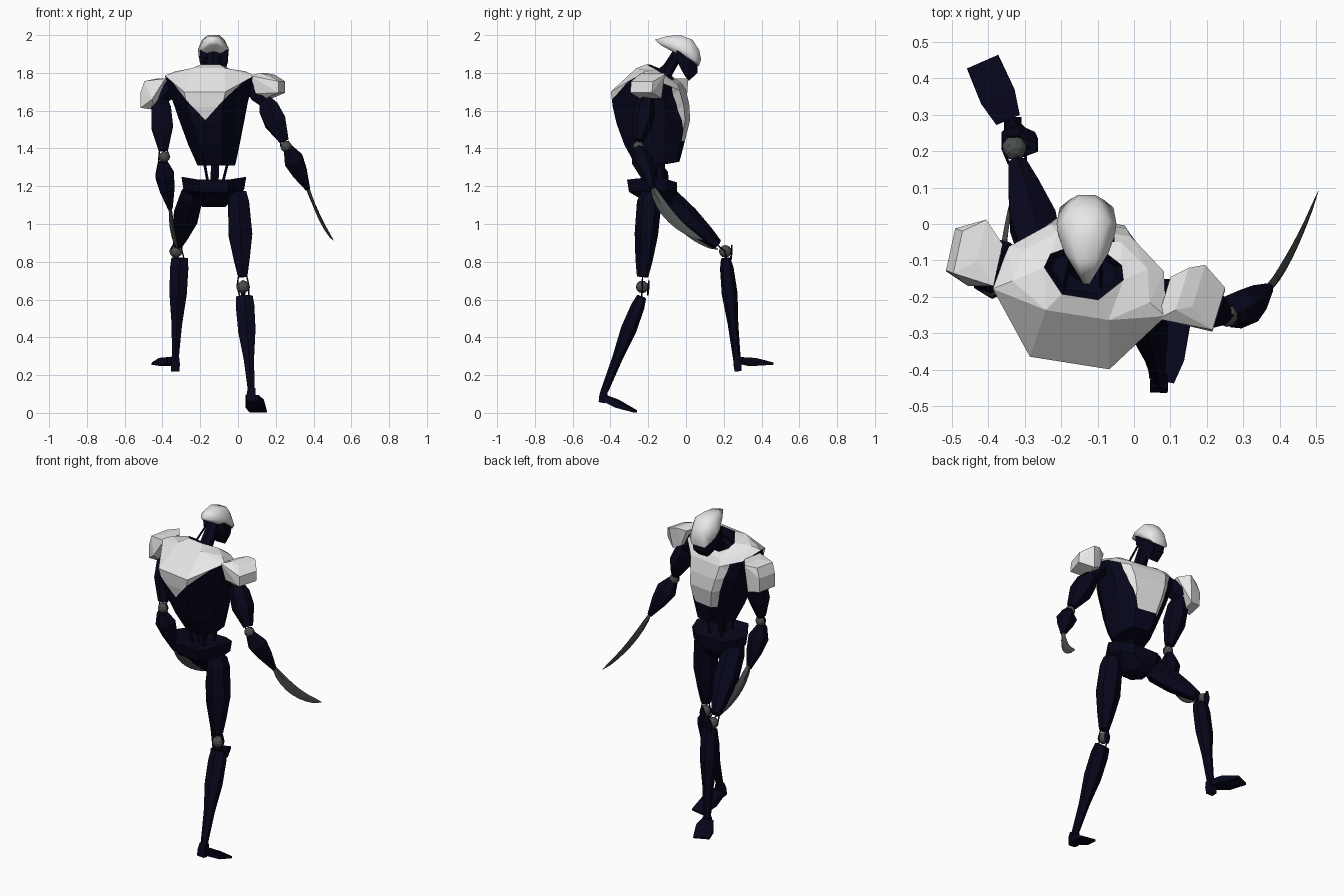
import bpy, bmesh, math
from mathutils import Vector as V, Matrix

if "Cube" in bpy.data.objects:
    bpy.data.objects.remove(bpy.data.objects["Cube"])


def material(name, rgb):
    m = bpy.data.materials.new(name)
    m.use_nodes = True
    m.diffuse_color = (*rgb, 1)
    bsdf = next(n for n in m.node_tree.nodes if n.type == 'BSDF_PRINCIPLED')
    bsdf.inputs["Base Color"].default_value = (*rgb, 1)
    return m


NAVY = material("dark_navy", (.0018, .0018, .011))
WHITE = material("armour_white", (.8, .8, .8))
STEEL = material("grey_steel", (.07, .078, .074))


def finish(name, bm, *mats):
    bmesh.ops.recalc_face_normals(bm, faces=bm.faces)
    me = bpy.data.meshes.new(name)
    bm.to_mesh(me)
    bm.free()
    for m in mats:
        me.materials.append(m)
    ob = bpy.data.objects.new(name, me)
    bpy.context.collection.objects.link(ob)
    return ob


def loft(rings):
    """Skin a list of equal-length point rings and cap both ends."""
    bm = bmesh.new()
    vs = [[bm.verts.new(p) for p in r] for r in rings]
    n = len(vs[0])
    for a, b in zip(vs, vs[1:]):
        for i in range(n):
            bm.faces.new((a[i], a[(i + 1) % n], b[(i + 1) % n], b[i]))
    bm.faces.new(vs[0])
    bm.faces.new(vs[-1])
    return bm


def hull(name, pts, mat):
    bm = bmesh.new()
    for p in pts:
        bm.verts.new(p)
    res = bmesh.ops.convex_hull(bm, input=bm.verts)
    loose = {g for g in res["geom_interior"] if isinstance(g, bmesh.types.BMVert)}
    bmesh.ops.delete(bm, geom=list(loose), context='VERTS')
    return finish(name, bm, mat)


def limb(name, a, b, profile, mat=NAVY, n=6):
    """Faceted limb from a to b; profile holds (t, half width, half depth)."""
    a, b = V(a), V(b)
    d = (b - a).normalized()
    x = (V((1, 0, 0)) - d * d.x).normalized()
    y = d.cross(x)
    angles = [math.tau * (i + .5) / n for i in range(n)]
    return finish(name, loft([[a.lerp(b, t) + x * w * math.cos(k) + y * h * math.sin(k)
                               for k in angles] for t, w, h in profile]), mat)


def rod(name, a, b, r=.004):
    return limb(name, a, b, [(0, r, r), (1, r, r)], n=5)


def joint(name, at, r, ends):
    """Steel ball held by thin side rods between two limb ends."""
    bm = bmesh.new()
    bmesh.ops.create_icosphere(bm, subdivisions=2, radius=r, matrix=Matrix.Translation(at))
    finish(name + "_ball", bm, STEEL)
    for s in (-1, 1):
        off = V((s * r * .95, 0, 0))
        rod(name + "_rod", V(ends[0]) + off * .7, V(at) + off)
        rod(name + "_rod", V(at) + off, V(ends[1]) + off * .7)


def body_ring(w, vc, f, b, zs, zf, zb, uc=0):
    """Eight-sided trunk section: shoulders, chest and back corners."""
    r = [(w, vc, zs), (w * .9, vc + f * .6, (zs + zf) / 2), (w * .47, vc + f, zf)]
    l = [(-x, y, z) for x, y, z in reversed(r)]
    back = [(-w * .46, vc - b, zb), (w * .46, vc - b, zb)]
    return [(x + uc, y, z) for x, y, z in r + l + back]


# Torso: dark body under a white yoke, with V-shaped back and chest panels
bm = loft([body_ring(*r) for r in (
    (.10, .03, .15, .07, 1.31, 1.33, 1.31, .03),
    (.135, 0, .20, .10, 1.42, 1.42, 1.42, .02),
    (.175, 0, .228, .14, 1.56, 1.55, 1.53, .008),
    (.205, 0, .22, .16, 1.67, 1.63, 1.62),
    (.24, 0, .2, .168, 1.785, 1.71, 1.70),
    (.19, .03, .15, .065, 1.808, 1.745, 1.825),
    (.11, .08, .065, .065, 1.815, 1.765, 1.845),
    (.09, .08, .05, .05, 1.77, 1.73, 1.79))])
bmesh.ops.triangulate(bm, faces=[f for f in bm.faces if len(f.verts) == 4])
BACK = (.23, 1.795, 0, 1.55)
CHEST = (.155, 1.72, .07, 1.44)


def cut(sel, co, no):
    faces = [f for f in bm.faces if sel(f.calc_center_median())]
    geom = faces + list({e for f in faces for e in f.edges}) + list({v for f in faces for v in f.verts})
    bmesh.ops.bisect_plane(bm, geom=geom, plane_co=co, plane_no=no)


for (x1, z1, x0, z0), side in ((BACK, -1), (CHEST, 1)):
    for s in (-1, 1):
        cut(lambda c: c.y * side > 0 and c.z < 1.76, (s * x0, 0, z0),
            (s * (z1 - z0), 0, -(x1 - x0)))
cut(lambda c: c.y > 0 and c.z < 1.6, (0, 0, 1.44), (0, 0, 1))
for f in bm.faces:
    c = f.calc_center_median()
    x1, z1, x0, z0 = BACK if c.y < 0 else CHEST
    panel = c.z > z0 and abs(c.x) < x0 + (x1 - x0) * (c.z - z0) / (z1 - z0) + .002
    collar = all(abs(v.co.x) < .111 and .01 < v.co.y < .15 for v in f.verts) and c.z > 1.72
    yoke = min(v.co.z for v in f.verts) > 1.695
    f.material_index = int((panel or yoke) and not collar)
torso = finish("torso", bm, NAVY, WHITE)
torso.location = (-.15, -.215, 0)
torso.rotation_euler.z = math.radians(-9)

# Waist rods and pelvis
limb("spine", (-.125, -.18, 1.2), (-.12, -.17, 1.36), [(0, .025, .025), (1, .025, .025)])
for s in (-1, 1):
    for y in (-.22, -.12):
        rod("waist_rod", (-.12 + s * .035, y, 1.2), (-.115 + s * .065, y, 1.34), .008)
pelvis = finish("pelvis", loft([body_ring(*r) for r in (
    (.06, .02, .06, .06, 1.09, 1.09, 1.1),
    (.11, .01, .10, .09, 1.14, 1.13, 1.14),
    (.16, 0, .125, .13, 1.18, 1.16, 1.17),
    (.172, 0, .125, .14, 1.25, 1.22, 1.235),
    (.09, 0, .08, .07, 1.235, 1.21, 1.22))]), NAVY)
pelvis.location = (-.128, -.172, 0)

# Neck and head
limb("neck", (-.14, -.13, 1.76), (-.13, -.045, 1.9), [(0, .04, .035), (1, .035, .03)])
for s in (-1, 1):
    rod("neck_rod", (-.14 + s * .05, -.17, 1.79), (-.13 + s * .04, -.07, 1.88), .006)


def mirrored(pts, cx):
    return [(cx + s * x, y, z) for x, y, z in pts for s in (-1, 1)]


hull("face", mirrored([(.074, -.05, 1.92), (.075, .01, 1.86), (.073, -.05, 1.865), (.045, .06, 1.86),
                       (.035, .06, 1.80), (.03, .015, 1.757), (.055, -.01, 1.79)], -.128), NAVY)
helmet = hull("helmet", mirrored([
    (.008, -.165, 1.975), (.025, -.1, 1.995), (.03, -.03, 2), (.022, .035, 1.975), (.03, .07, 1.92),
    (.022, .08, 1.87), (.06, .01, 1.975), (.082, .0, 1.925), (.074, .045, 1.87), (.06, -.08, 1.96),
    (.078, -.03, 1.915), (.078, .01, 1.885), (.045, .068, 1.835), (.02, -.13, 1.945)], -.13), WHITE)
helmet.data.shade_smooth()
helmet.data.set_sharp_from_angle(angle=math.radians(60))

# Shoulder armour: one domed profile swept back to a parallel one
for side, back, profile in (
        ("right", (-.035, -.115, 0),
         [(.10, -.145, 1.785), (.15, -.12, 1.80), (.195, -.112, 1.79), (.25, -.175, 1.755),
          (.25, -.18, 1.695), (.18, -.13, 1.665), (.13, -.14, 1.69)]),
        ("left", (-.025, -.115, 0),
         [(-.47, -.02, 1.757), (-.405, .012, 1.77), (-.36, -.055, 1.77), (-.49, -.012, 1.70),
          (-.49, -.015, 1.615), (-.42, 0, 1.605), (-.43, -.055, 1.66)])):
    hull(side + "_shoulder_plate", [V(p) + V(back) * k for p in profile for k in (0, 1)], WHITE)

# Arms: shoulder, upper arm, elbow, forearm
UPPER = [(0, .035, .035), (.2, .06, .055), (.55, .066, .058), (1, .028, .028)]
FORE = [(0, .028, .03), (.28, .058, .057), (.6, .045, .042), (1, .014, .014)]
for side, shoulder, top, bottom, elbow, fore, wrist in (
        ("right", (.06, -.2, 1.74), (.14, -.21, 1.66), (.245, -.25, 1.44),
         (.255, -.252, 1.41), (.265, -.255, 1.40), (.37, -.175, 1.185)),
        ("left", (-.34, -.1, 1.74), (-.41, -.09, 1.67), (-.395, -.165, 1.39),
         (-.39, -.17, 1.355), (-.4, -.17, 1.33), (-.358, -.1, 1.08))):
    limb(side + "_shoulder", shoulder, top, [(0, .04, .05), (.6, .055, .055), (1, .045, .045)])
    limb(side + "_upper_arm", top, bottom, UPPER)
    joint(side + "_elbow", elbow, .03, (bottom, fore))
    limb(side + "_forearm", fore, wrist, FORE)


# Curved blades in place of hands
def blade(name, p0, c, p1, n=8):
    p0, c, p1 = V(p0), V(c), V(p1)
    flat = (c - p0).cross(p1 - c).normalized()
    rings = []
    for i in range(n + 1):
        t = i / n
        p = p0 * (1 - t) ** 2 + c * (2 * t * (1 - t)) + p1 * t * t
        tan = ((c - p0) * (1 - t) + (p1 - c) * t).normalized()
        w = .01 + .019 * math.sin(math.pi * t ** .7) if i < n else .002
        side = flat.cross(tan) * w
        thick = flat * .01 * (1.05 - t)
        rings.append([p + side, p + thick, p - side, p - thick])
    finish(name, loft(rings), STEEL)


blade("right_blade", (.365, -.18, 1.2), (.435, -.1, 1.0), (.505, .09, .915))
blade("left_blade", (-.36, -.105, 1.11), (-.355, 0, .935), (-.31, .17, .865))


# Feet: heel block and flat wedge
def foot(side, ankle, heel, instep, toe):
    limb(side + "_heel", ankle, heel, [(0, .028, .025), (.5, .034, .03), (1, .032, .025)], n=4)
    a, t = V(instep), V(toe)
    f = t - a
    s = V((f.y, -f.x, 0)).normalized()
    up = V((0, 0, 1))
    mid = a.lerp(t, .4)
    hull(side + "_foot", [p + s * k * w for k in (-1, 1) for p, w in (
        (a, .035), (a - up * .035, .035), (mid + up * .012, .05), (mid - up * .03, .05),
        (t, .047), (t + up * .012, .045))], NAVY)


# Legs: thigh, knee, shin, foot
THIGH = [(0, .05, .045), (.12, .064, .065), (.5, .073, .062), (.8, .048, .046), (1, .028, .03)]
SHIN = [(0, .05, .025), (.1, .056, .036), (.35, .053, .042), (.65, .032, .028), (1, .02, .02)]
for side, hip, low, knee, top, ankle in (
        ("right", (.0, -.19, 1.17), (.025, -.23, .72), (.027, -.232, .667), (.034, -.235, .615), (.07, -.43, .12)),
        ("left", (-.235, -.15, 1.18), (-.32, .165, .89), (-.328, .208, .855), (-.309, .21, .82), (-.332, .27, .28))):
    limb(side + "_thigh", hip, low, THIGH)
    limb(side + "_hip", V((-.12, -.17, 1.15)), hip, [(0, .05, .05), (1, .04, .04)])
    joint(side + "_knee", knee, .034, (low, top))
    limb(side + "_shin", top, ankle, SHIN)
    limb(side + "_knee_guard", V(knee) + V((0, .035, .035)), V(knee) + V((0, .03, -.045)),
         [(0, .008, .004), (.5, .022, .006), (1, .012, .004)])
foot("right", (.072, -.43, .13), (.067, -.445, .055), (.075, -.43, .095), (.108, -.268, .002))
foot("left", (-.332, .268, .3), (-.332, .275, .22), (-.345, .285, .295), (-.415, .445, .255))
